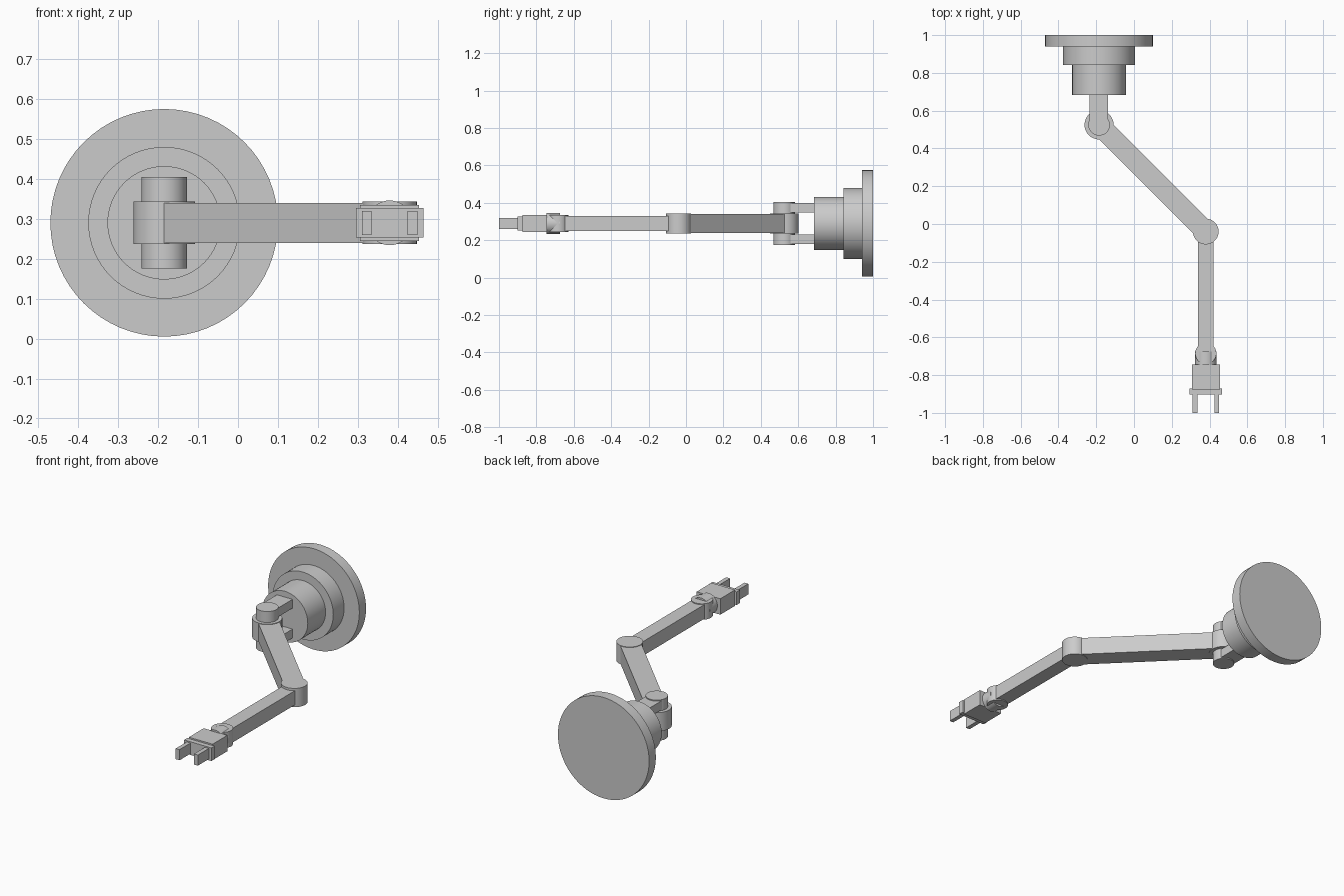
import bpy
from math import radians, hypot, atan2
from mathutils import Vector

if "Cube" in bpy.data.objects:
    bpy.data.objects.remove(bpy.data.objects["Cube"])

CZ = 0.29                # height of the arm's centre plane
SHOULDER = (-0.185, 0.525)
ELBOW = (0.38, -0.04)
WRIST = (0.38, -0.685)


def cylinder(name, loc, radius, depth, along_y=False):
    bpy.ops.mesh.primitive_cylinder_add(
        vertices=64, radius=radius, depth=depth, location=loc,
        rotation=(radians(90) if along_y else 0, 0, 0))
    ob = bpy.context.object
    ob.name = name
    bpy.ops.object.shade_smooth_by_angle(angle=radians(30))
    return ob


def box(name, loc, size, turn=0):
    bpy.ops.mesh.primitive_cube_add(size=1, location=loc, rotation=(0, 0, turn))
    ob = bpy.context.object
    ob.name = name
    ob.scale = size
    return ob


def link(name, a, b, width, height):
    dx, dy = b[0] - a[0], b[1] - a[1]
    mid = Vector(((a[0] + b[0]) / 2, (a[1] + b[1]) / 2, CZ))
    return box(name, mid, (hypot(dx, dy), width, height), atan2(dy, dx))


# Stepped round mounting base
for name, r, y0, y1 in (("base_plate", 0.285, 0.94, 1.0),
                        ("base_step", 0.19, 0.843, 0.945),
                        ("base_turret", 0.142, 0.684, 0.85)):
    cylinder(name, (SHOULDER[0], (y0 + y1) / 2, CZ), r, y1 - y0, True)

# Shoulder fork, above and below the upper arm
for side, s in (("upper", 1), ("lower", -1)):
    cylinder(f"{side}_fork_knuckle", (*SHOULDER, CZ + s * 0.0835), 0.057, 0.063)
    box(f"{side}_fork_bar", (-0.187, 0.61, CZ + s * 0.084), (0.097, 0.17, 0.05))

# Upper arm, elbow and forearm
cylinder("shoulder_joint", (*SHOULDER, CZ), 0.077, 0.106)
link("upper_arm", SHOULDER, ELBOW, 0.11, 0.1)
cylinder("elbow_joint", (*ELBOW, CZ), 0.068, 0.106)
link("forearm", ELBOW, WRIST, 0.083, 0.08)

# Wrist: upright hinge crossed by a roll barrel
cylinder("wrist_hinge", (*WRIST, CZ), 0.056, 0.09)
cylinder("wrist_roll", (WRIST[0], -0.711, CZ), 0.056, 0.072, True)

# Gripper
box("hand", (0.38, -0.809, CZ), (0.148, 0.132, 0.09))
box("finger_rail", (0.38, -0.887, CZ), (0.17, 0.03, 0.074))
for side, s in (("right", 1), ("left", -1)):
    box(f"{side}_finger", (0.38 + s * 0.057, -0.945, CZ), (0.024, 0.11, 0.06))
